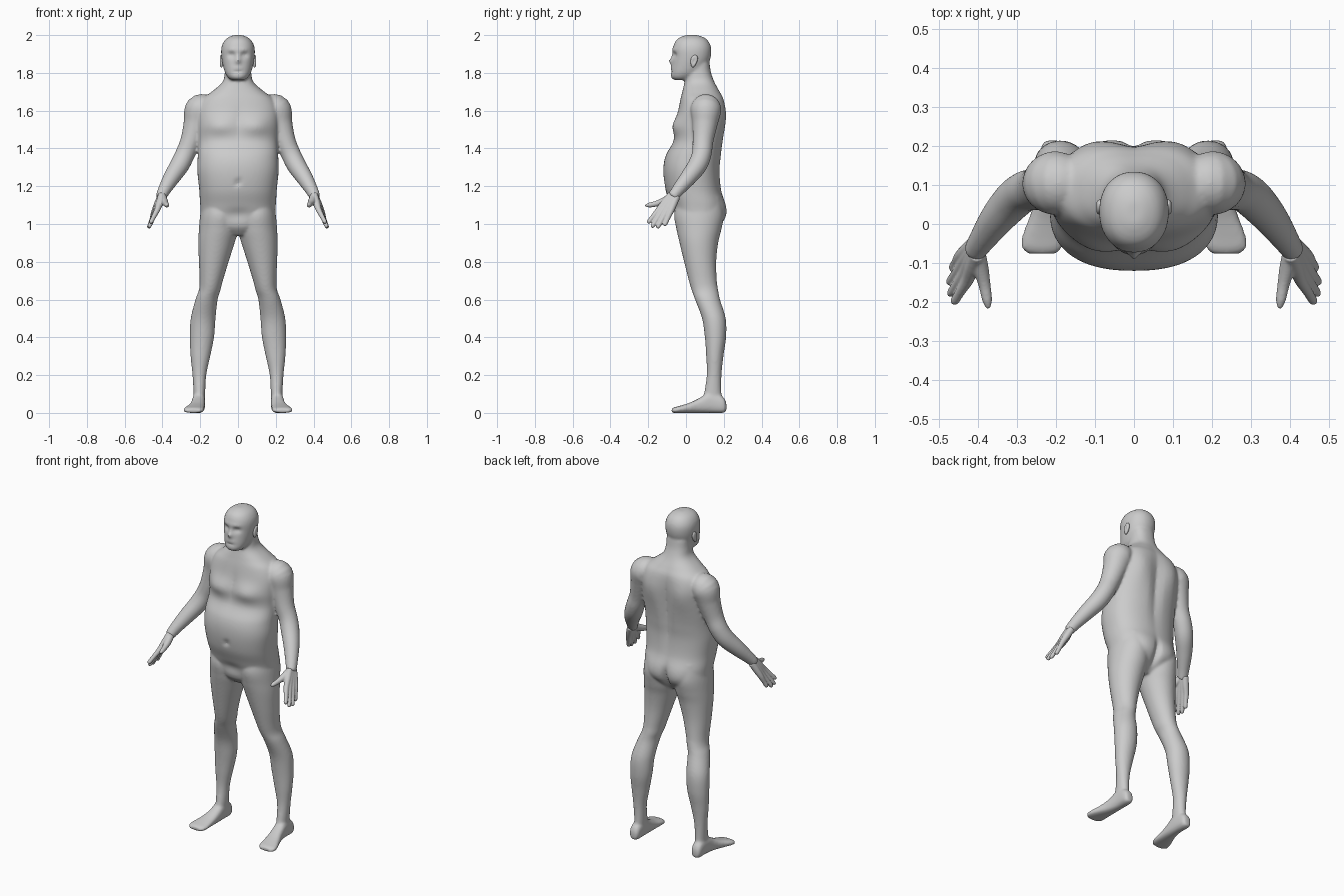
import bpy, bmesh, math
from mathutils import Vector

if "Cube" in bpy.data.objects:
    bpy.data.objects.remove(bpy.data.objects["Cube"])

skin = bpy.data.materials.new("light_grey")
skin.diffuse_color = (0.6, 0.6, 0.6, 1)
skin.use_nodes = True
skin.node_tree.nodes["Principled BSDF"].inputs["Base Color"].default_value = skin.diffuse_color


def spline(rows, steps=6):
    """Catmull-Rom interpolation through tuples of any length."""
    out = []
    last = len(rows) - 1
    for i in range(last):
        a, b, c, d = (rows[max(0, min(last, i + k))] for k in (-1, 0, 1, 2))
        for s in range(steps):
            t = s / steps
            out.append([0.5 * (2 * q + (r - p) * t + (2 * p - 5 * q + 4 * r - w) * t * t
                               + (3 * q - p - 3 * r + w) * t ** 3)
                        for p, q, r, w in zip(a, b, c, d)])
    out.append(list(rows[-1]))
    return out


def skin_rings(bm, rings):
    """Bridge rings of points into a closed tube."""
    loops = [[bm.verts.new(p) for p in ring] for ring in rings]
    n = len(loops[0])
    for a, b in zip(loops, loops[1:]):
        for i in range(n):
            j = (i + 1) % n
            bm.faces.new((a[i], a[j], b[j], b[i]))
    bm.faces.new(loops[0][::-1])
    bm.faces.new(loops[-1])
    return [v for loop in loops for v in loop]


def loft(bm, rows, side=1, along_y=False, power=2.0, n=64):
    """Rows are (level, x0, x1, lo, hi): superellipse sections along z or y."""
    rings = []
    for level, x0, x1, lo, hi in spline(rows):
        ring = []
        for i in range(n):
            a = 2 * math.pi * i / n
            c, s = math.cos(a), math.sin(a)
            x = (x0 + x1) / 2 + (x1 - x0) / 2 * math.copysign(abs(c) ** (2 / power), c)
            w = (lo + hi) / 2 + (hi - lo) / 2 * math.copysign(abs(s) ** (2 / power), s)
            ring.append((side * x, level, w) if along_y else (side * x, w, level))
        rings.append(ring)
    return skin_rings(bm, rings)


def limb(bm, points, side=1, n=24):
    """Round tube through (x, y, z, radius) points."""
    pts = spline(points)
    rings = []
    for i, p in enumerate(pts):
        t = Vector(pts[min(i + 1, len(pts) - 1)][:3]) - Vector(pts[max(i - 1, 0)][:3])
        u = t.cross(Vector((1, 1, 1))).normalized()
        v = t.normalized().cross(u)
        ring = []
        for k in range(n):
            a = 2 * math.pi * k / n
            q = Vector(p[:3]) + (u * math.cos(a) + v * math.sin(a)) * p[3]
            ring.append((side * q.x, q.y, q.z))
        rings.append(ring)
    skin_rings(bm, rings)


def push(verts, centre, radius, dy):
    """Soft bump or dent along y, mirrored left and right."""
    for sx in ((1, -1) if centre[0] else (1,)):
        for v in verts:
            d = sum(((v.co[k] - (centre[k] * (sx if k == 0 else 1))) / radius[k]) ** 2
                    for k in range(3))
            if d < 9:
                v.co.y += dy * math.exp(-d)


def finish(bm, name, voxel, smooth):
    bmesh.ops.recalc_face_normals(bm, faces=bm.faces[:])
    mesh = bpy.data.meshes.new(name)
    bm.to_mesh(mesh)
    bm.free()
    mesh.materials.append(skin)
    mesh.shade_smooth()
    ob = bpy.data.objects.new(name, mesh)
    bpy.context.collection.objects.link(ob)
    if voxel:
        m = ob.modifiers.new("fuse", 'REMESH')
        m.mode = 'VOXEL'
        m.voxel_size = voxel
        m.use_smooth_shade = True
        m = ob.modifiers.new("soften", 'SMOOTH')
        m.factor = 0.5
        m.iterations = smooth
    return ob


body = bmesh.new()

# torso and neck
torso_rows = [(0.94, .06, -.01, .12), (0.98, .14, -.045, .165), (1.03, .19, -.06, .2),
              (1.10, .20, -.08, .205), (1.18, .205, -.108, .187), (1.28, .215, -.12, .18),
              (1.36, .213, -.108, .187), (1.44, .21, -.066, .195), (1.52, .215, -.056, .2),
              (1.60, .215, -.042, .203), (1.66, .19, -.03, .198), (1.70, .14, -.02, .18),
              (1.75, .083, -.008, .152), (1.80, .07, 0, .133), (1.85, .068, .01, .125)]
torso = loft(body, [(z, -h, h, f, b) for z, h, f, b in torso_rows], power=2.35)
push(torso, (.10, -.05, 1.52), (.08, .08, .05), -.022)    # chest muscles
push(torso, (0, -.06, 1.54), (.025, .05, .08), .008)      # breastbone
push(torso, (.11, .19, 1.56), (.07, .07, .1), .018)       # shoulder blades
push(torso, (0, .2, 1.45), (.03, .07, .2), -.016)         # spine groove
push(torso, (.085, .2, 1.06), (.07, .08, .07), .014)      # buttocks
push(torso, (0, .2, 1.03), (.018, .08, .07), -.03)
push(torso, (0, -.11, 1.22), (.014, .05, .012), .015)     # navel
push(torso, (0, -.08, 1.05), (.07, .06, .03), .012)       # fold under the belly

# head with facial relief
head_rows = [(1.762, .035, -.06, .03), (1.775, .052, -.078, .05), (1.80, .068, -.08, .085),
             (1.84, .08, -.075, .115), (1.88, .087, -.071, .13), (1.92, .089, -.07, .134),
             (1.95, .083, -.064, .128), (1.975, .068, -.05, .112), (1.99, .048, -.028, .09),
             (2.0, .022, 0, .06)]
head = loft(body, [(z, -h, h, f, b) for z, h, f, b in head_rows], power=2.15, n=96)
push(head, (.034, -.06, 1.895), (.02, .06, .014), .015)   # eye sockets
push(head, (.03, -.07, 1.922), (.03, .05, .01), -.005)    # brow
push(head, (0, -.07, 1.862), (.014, .06, .016), -.019)    # nose
push(head, (0, -.07, 1.89), (.01, .06, .02), -.007)
push(head, (0, -.075, 1.825), (.025, .05, .01), -.006)    # lips
push(head, (0, -.08, 1.808), (.03, .05, .006), .006)

leg_rows = [(1.14, .03, .185, -.04, .18), (1.05, .0, .20, -.062, .2),
            (.97, .0, .207, -.05, .187), (.9, .018, .21, -.034, .17),
            (.8, .05, .207, -.01, .16), (.7, .08, .203, .015, .163),
            (.65, .093, .207, .03, .17), (.6, .108, .225, .048, .18),
            (.5, .119, .25, .085, .21), (.4, .127, .255, .1, .212),
            (.3, .147, .251, .107, .198), (.2, .168, .241, .11, .188),
            (.1, .174, .235, .095, .188), (.04, .178, .235, .08, .2)]
foot_rows = [(.214, .19, .225, .01, .05), (.195, .178, .238, 0, .085),
             (.13, .174, .241, 0, .11), (.07, .175, .25, 0, .078),
             (.02, .177, .267, 0, .054), (-.03, .178, .286, 0, .038),
             (-.06, .183, .289, 0, .03), (-.076, .198, .272, 0, .022)]
arm_points = [(.16, .105, 1.605, .07), (.2, .105, 1.603, .082), (.222, .1, 1.53, .067),
              (.25, .09, 1.44, .055), (.28, .083, 1.37, .052), (.31, .06, 1.31, .051),
              (.352, .012, 1.245, .044), (.39, -.042, 1.18, .034), (.41, -.073, 1.14, .028)]

for side in (1, -1):
    loft(body, leg_rows, side)
    loft(body, foot_rows, side, along_y=True, power=2.5)
    limb(body, arm_points, side, n=40)
finish(body, "body", .0075, 5)

# hands: finger strands fused into a palm, plus thumb
wrist = Vector((.402, -.078, 1.155)), Vector((.408, -.05, 1.145))
knuckle = Vector((.426, -.143, 1.078)), Vector((.445, -.083, 1.062))
tips = [(.463, -.203, 1.005), (.472, -.182, .982), (.474, -.152, .978), (.466, -.115, .99)]
for side, name in ((1, "hand_left"), (-1, "hand_right")):
    hand = bmesh.new()
    for i, tip in enumerate(tips):
        w = wrist[0].lerp(wrist[1], i / 3)
        k = knuckle[0].lerp(knuckle[1], i / 3)
        tip = Vector(tip)
        limb(hand, [(*w, .02), (*w.lerp(k, .5), .019), (*k, .0155),
                    (*k.lerp(tip, .5), .0125), (*k.lerp(tip, .9), .011), (*tip, .005)], side)
    limb(hand, [(.4, -.075, 1.145, .02), (.392, -.115, 1.122, .02), (.383, -.155, 1.108, .0155),
                (.376, -.195, 1.1, .0125), (.373, -.216, 1.098, .005)], side)
    finish(hand, name, .004, 3)

# ears: tilted flattened shells
for side, name in ((1, "ear_left"), (-1, "ear_right")):
    ear = bmesh.new()
    bmesh.ops.create_uvsphere(ear, u_segments=24, v_segments=16, radius=1)
    for v in ear.verts:
        x, y, z = v.co
        dish = .007 * math.exp(-(y * y + z * z) * 4) if x * side > 0 else 0
        v.co = (side * .088 + x * .012 - side * dish,
                .042 + y * .018 * (1 + .25 * z) + z * .006, 1.862 + z * .033)
    finish(ear, name, 0, 0)
